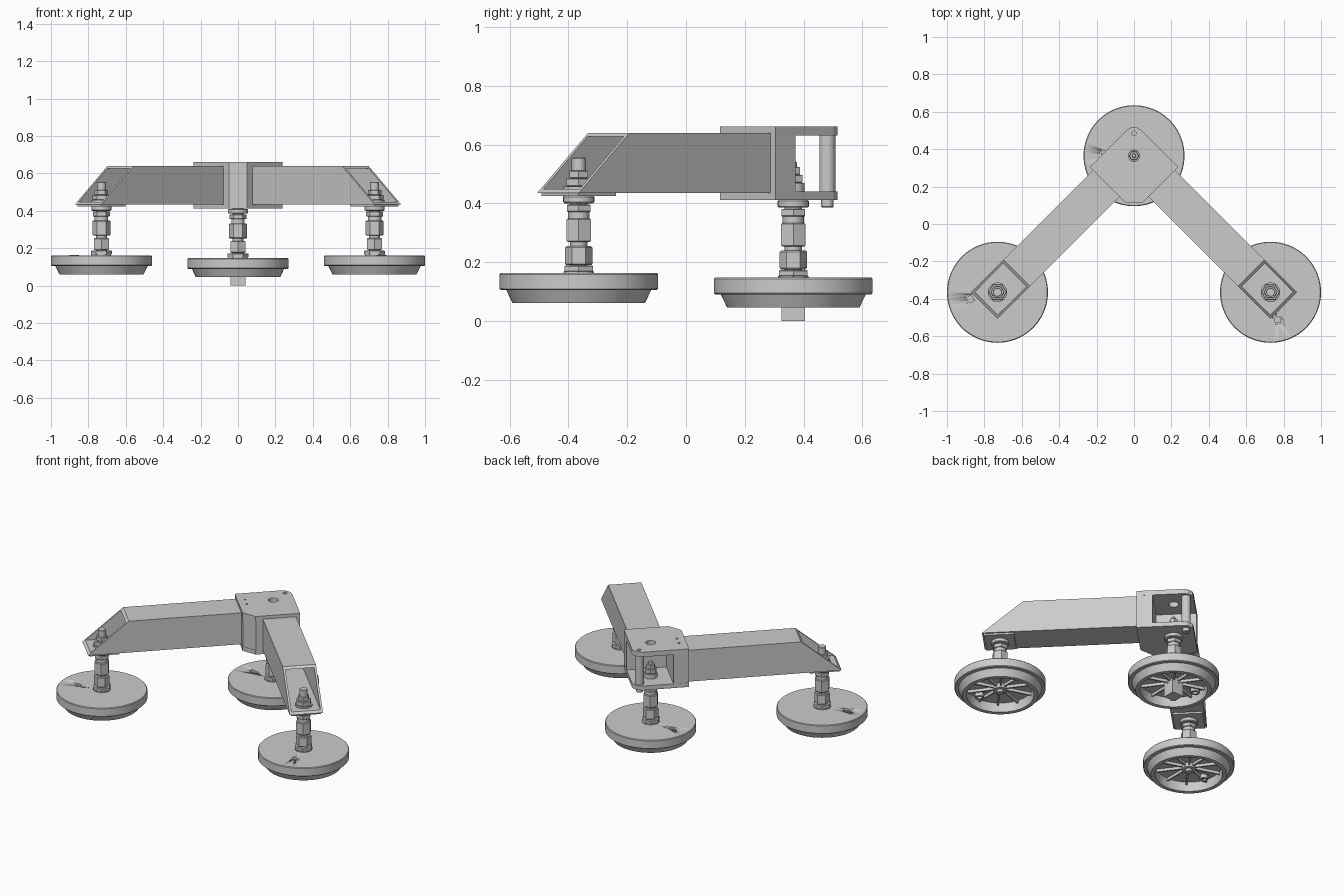
import bpy, bmesh, math
from mathutils import Vector, Matrix

if "Cube" in bpy.data.objects:
    bpy.data.objects.remove(bpy.data.objects["Cube"])

A = 0.365                    # corner foot y
FEET = [("corner", 0, A, -0.015, (-0.158, 0.01)),
        ("left", -0.73, -A, 0, (-0.145, -0.037)),
        ("right", 0.73, -A, 0, (0.037, -0.146))]


def finish(name, bm, loc=(0, 0, 0), rot=0, smooth=False):
    bmesh.ops.remove_doubles(bm, verts=bm.verts, dist=1e-5)
    bmesh.ops.recalc_face_normals(bm, faces=bm.faces)
    me = bpy.data.meshes.new(name)
    bm.to_mesh(me)
    bm.free()
    ob = bpy.data.objects.new(name, me)
    bpy.context.collection.objects.link(ob)
    ob.location = loc
    ob.rotation_euler.z = rot
    bpy.ops.object.select_all(action='DESELECT')
    ob.select_set(True)
    bpy.context.view_layer.objects.active = ob
    if smooth:
        bpy.ops.object.shade_smooth_by_angle(angle=math.radians(30))
    return ob


def lathe(name, prof, segs, loc=(0, 0, 0), rot=0):
    """Revolve (r, z) points around z."""
    bm = bmesh.new()
    rings = []
    for r, z in prof:
        if r == 0:
            rings.append([bm.verts.new((0, 0, z))] * segs)
        else:
            rings.append([bm.verts.new((r * math.cos(2 * math.pi * i / segs),
                                        r * math.sin(2 * math.pi * i / segs), z))
                          for i in range(segs)])
    for a, b in zip(rings, rings[1:]):
        for i in range(segs):
            j = (i + 1) % segs
            vs = list(dict.fromkeys((a[i], a[j], b[j], b[i])))
            if len(vs) > 2:
                bm.faces.new(vs)
    return finish(name, bm, loc, rot, segs > 8)


def cyl(name, r, z0, z1, loc, segs=32, ch=0.0, rot=0):
    prof = [(0, z0), (r - ch, z0), (r, z0 + ch), (r, z1 - ch), (r - ch, z1), (0, z1)]
    if not ch:
        prof = [(0, z0), (r, z0), (r, z1), (0, z1)]
    return lathe(name, prof, segs, loc, rot)


def prism(name, pts, z0, z1, loc=(0, 0, 0), rot=0):
    bm = bmesh.new()
    f = bm.faces.new([bm.verts.new((x, y, z0)) for x, y in pts])
    ext = bmesh.ops.extrude_face_region(bm, geom=[f])["geom"]
    vs = [g for g in ext if isinstance(g, bmesh.types.BMVert)]
    bmesh.ops.translate(bm, verts=vs, vec=(0, 0, z1 - z0))
    if f.is_valid is False or not any(len(x.verts) == len(pts) and
                                      all(abs(v.co.z - z0) < 1e-6 for v in x.verts) for x in bm.faces):
        bm.faces.new([v for v in bm.verts if abs(v.co.z - z0) < 1e-6])
    return finish(name, bm, loc, rot)


def square(h):
    return [(-h, -h), (h, -h), (h, h), (-h, h)]


def drill(ob, x, y, r, z0, z1):
    cut = cyl("drill_cutter", r, z0, z1, (x, y, 0), 24)
    cut.hide_render = True
    m = ob.modifiers.new("hole", 'BOOLEAN')
    m.object = cut
    m.solver = 'EXACT'
    bpy.context.view_layer.objects.active = ob
    bpy.ops.object.modifier_apply(modifier=m.name)
    bpy.data.objects.remove(cut)


# Feet: cupped disc, underside ribs, hub, small plug, threaded stem with nuts
for name, x, y, dz, (px, py) in FEET:
    loc = (x, y, dz)
    disc = lathe(name + "_foot_disc",
                 [(0, 0.162), (0.266, 0.162), (0.27, 0.158), (0.27, 0.109), (0.266, 0.105),
                  (0.247, 0.105), (0.225, 0.060), (0.200, 0.060), (0.195, 0.120), (0, 0.120)],
                 72, loc)
    drill(disc, x + px, y + py, 0.026, 0.05, 0.2)
    lathe(name + "_foot_plug", [(0, 0.150), (0.017, 0.150), (0.017, 0.163), (0.026, 0.163),
                                (0.026, 0.095), (0.014, 0.095), (0.014, 0.11), (0, 0.11)],
          24, (x + px, y + py, dz))
    for i in range(10):
        t = 2 * math.pi * (i + 0.5) / 10
        prism(f"{name}_foot_rib_{i}", [(0.03, -0.005), (0.198, -0.005), (0.198, 0.005), (0.03, 0.005)],
              0.102, 0.122, loc, t)
    cyl(name + "_foot_hub", 0.042, 0.092, 0.122, loc)
    cyl(name + "_foot_hub_bolt", 0.02, 0.075, 0.1, loc, 24)

    cyl(name + "_base_collar", 0.052, 0.160, 0.168, loc, 32)
    cyl(name + "_base_nut", 0.056, 0.166, 0.188, loc, 6, 0.003)
    cyl(name + "_lower_hex", 0.046, 0.190, 0.254, loc, 6, 0.004, math.pi / 6)
    cyl(name + "_stem", 0.029, 0.160, 0.44, loc)
    cyl(name + "_upper_hex", 0.048, 0.268, 0.348, loc, 6, 0.004)
    cyl(name + "_stem_sleeve", 0.036, 0.345, 0.372, loc)
    cyl(name + "_lower_locknut", 0.046, 0.370, 0.396, loc, 6, 0.003)
    cyl(name + "_lower_washer", 0.053, 0.400, 0.426, loc, 32, 0.004)
    # fixing above the beam floor or the bracket floor
    up = 0.012 if name == "corner" else 0
    k = 0.75 if name == "corner" else 1
    loc2 = (x, y, up)
    cyl(name + "_upper_washer", 0.052 * k, 0.425, 0.457, loc2)
    cyl(name + "_upper_nut", 0.049 * k, 0.457, 0.485, loc2, 6, 0.003)
    cyl(name + "_top_nut", 0.036 * k, 0.485, 0.512, loc2, 6, 0.003)
    cyl(name + "_bolt_end", 0.024 * k if k == 1 else 0.012, 0.50, 0.555 if k == 1 else 0.53,
        loc2, 24, 0.003)

# Square block under the corner foot
prism("corner_foot_block", square(0.04), 0.0, 0.095, (0, A, 0))

# Hollow square beams with a sloped open end
Z0, Z1, T = 0.435, 0.64, 0.013


def beam(name, rot):
    bm = bmesh.new()

    def ring(t, end):
        out = []
        for w, z in ((-1, Z0 + t), (1, Z0 + t), (1, Z1 - t), (-1, Z1 - t)):
            s = 1.132 - (z - Z0) / (Z1 - Z0) * 0.245 if end else 0.195
            out.append(bm.verts.new((s, w * (0.1 - t), z)))
        return out
    rings = [ring(0, 0), ring(0, 1), ring(T, 1), ring(T, 0)]
    for k in range(4):
        a, b = rings[k], rings[(k + 1) % 4]
        for i in range(4):
            j = (i + 1) % 4
            bm.faces.new((a[i], a[j], b[j], b[i]))
    finish(name, bm, (0, A, 0), rot)


for side, x, rot in (("left", -0.73, -0.75 * math.pi), ("right", 0.73, -0.25 * math.pi)):
    beam(side + "_beam", rot)
    prism(side + "_beam_pad", square(0.09), 0.424, 0.437, (x, -A, 0), rot)

# Corner bracket: chamfered V wall between two plates
prism("bracket_wall", [(0.235, 0.305), (0.17, 0.372), (0, 0.202), (-0.17, 0.372),
                       (-0.235, 0.305), (-0.047, 0.117), (0.047, 0.117)], 0.415, 0.655)
half = [(0.047, 0.115), (0.237, 0.305), (0.04, 0.502), (0.018, 0.515)]
plate = half + [(-px, py) for px, py in reversed(half)]
prism("bracket_bottom_plate", plate, 0.412, 0.44)
top = prism("bracket_top_plate", plate, 0.63, 0.661)
for hx, hy, r in ((0, A, 0.03), (0, 0.485, 0.012), (-0.14, 0.272, 0.007), (-0.095, 0.228, 0.007)):
    drill(top, hx, hy, r, 0.6, 0.7)

# Spacer pin at the open back of the bracket
cyl("bracket_pin", 0.027, 0.438, 0.632, (0, 0.481, 0))
cyl("bracket_pin_head", 0.021, 0.386, 0.414, (0, 0.481, 0), 24, 0.003)
